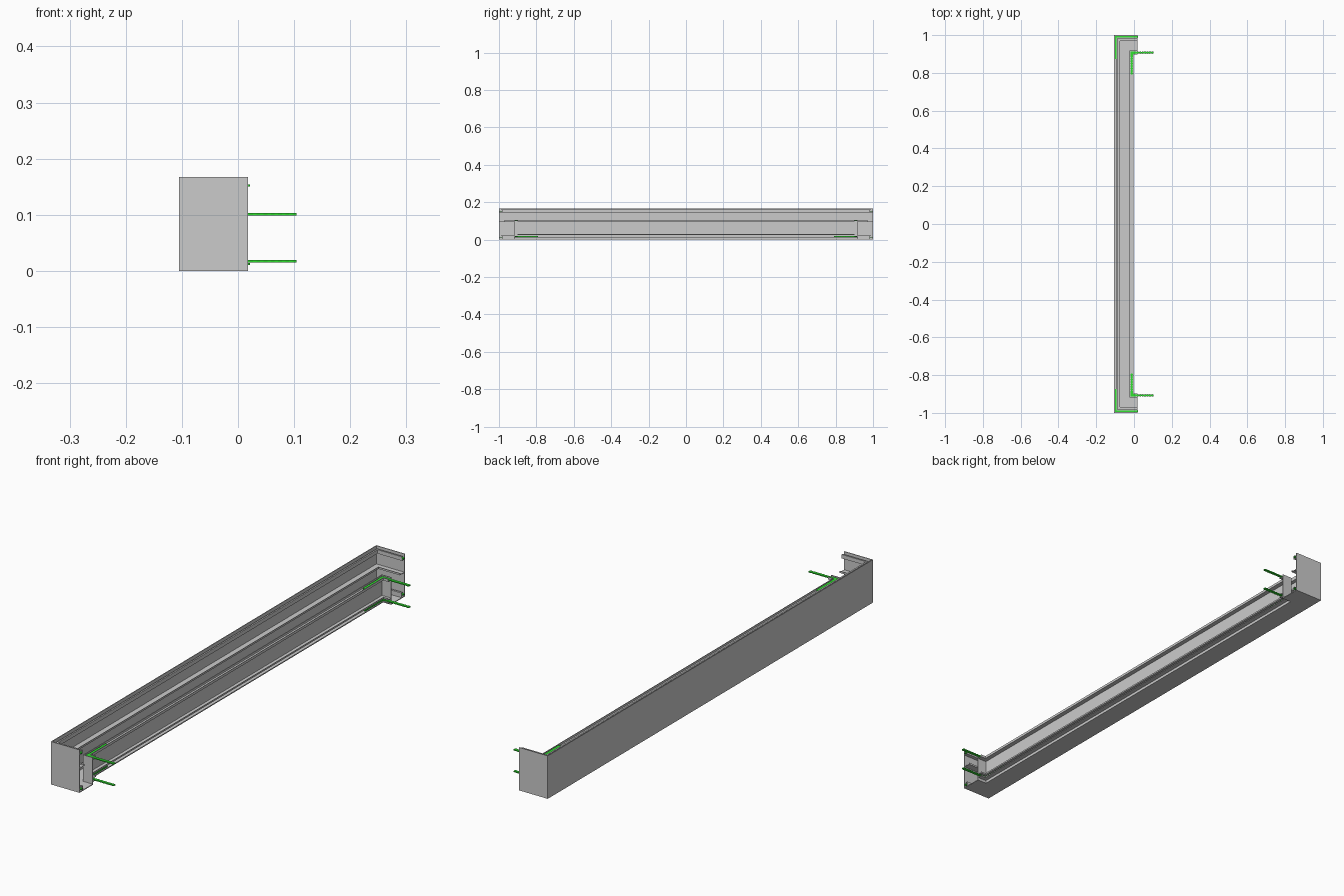
import bpy, bmesh

if "Cube" in bpy.data.objects:
    bpy.data.objects.remove(bpy.data.objects["Cube"])

XF, XB, YE = 0.018, -0.105, 1.0   # open front, back wall, end walls


def make_object(name, bm, mat=None):
    bmesh.ops.recalc_face_normals(bm, faces=bm.faces)
    mesh = bpy.data.meshes.new(name)
    bm.to_mesh(mesh)
    bm.free()
    if mat:
        mesh.materials.append(mat)
    ob = bpy.data.objects.new(name, mesh)
    bpy.context.collection.objects.link(ob)
    return ob


def sweep(name, profile):
    """Sweep a (depth, z) section along the mitred U-shaped path."""
    bm = bmesh.new()
    rings = []
    for k in range(4):
        ring = []
        for d, z in profile:
            x = XF if k in (0, 3) else XB + d
            y = (-1 if k < 2 else 1) * (YE - d)
            ring.append(bm.verts.new((x, y, z)))
        rings.append(ring)
    n = len(profile)
    for a, b in zip(rings, rings[1:]):
        for i in range(n):
            j = (i + 1) % n
            bm.faces.new((a[i], a[j], b[j], b[i]))
    bm.faces.new(rings[0])
    bm.faces.new(rings[-1])
    return make_object(name, bm)


# Outer shell: tall wall and floor in one section
sweep("outer_wall_and_floor", [
    (0, 0), (0.084, 0), (0.084, 0.003), (0.003, 0.003),
    (0.003, 0.167), (0, 0.167)])

# Upper key channel near the rim
sweep("upper_wall_channel", [
    (0.003, 0.146), (0.018, 0.146), (0.018, 0.161), (0.012, 0.161),
    (0.012, 0.159), (0.016, 0.159), (0.016, 0.148), (0.003, 0.148)])

# Lower key channel at the foot of the wall
sweep("lower_wall_channel", [
    (0.018, 0.003), (0.020, 0.003), (0.020, 0.021), (0.012, 0.021),
    (0.012, 0.019), (0.018, 0.019)])

# Ledge halfway up the wall
sweep("wall_ledge", [
    (0.003, 0.094), (0.030, 0.094), (0.030, 0.101), (0.028, 0.101),
    (0.028, 0.096), (0.003, 0.096)])

# Inner lip: wall with a key channel at the top and bottom
sweep("inner_lip", [
    (0.081, 0.003), (0.084, 0.003), (0.084, 0.011), (0.102, 0.011),
    (0.102, 0.015), (0.100, 0.015), (0.100, 0.013), (0.084, 0.013),
    (0.084, 0.024), (0.102, 0.024), (0.102, 0.030), (0.100, 0.030),
    (0.100, 0.026), (0.084, 0.026), (0.084, 0.096), (0.102, 0.096),
    (0.102, 0.106), (0.100, 0.106), (0.100, 0.098), (0.084, 0.098),
    (0.084, 0.106), (0.081, 0.106)])

green = bpy.data.materials.new("green")
green.diffuse_color = (0.03, 0.75, 0.03, 1)
green.use_nodes = True
green.node_tree.nodes["Principled BSDF"].inputs["Base Color"].default_value = green.diffuse_color

LEG, WIDTH, TEETH = 0.123, 0.012, 8


def corner_key(name, depth, z, side, thick=0.004):
    """Flat L-shaped joining key with toothed legs of equal length."""
    leg = []                       # outline of one leg's two edges
    for i in range(TEETH * 2):
        t = 0.025 + (LEG - 0.026) * i / (TEETH * 2 - 1)
        leg.append((t, 0.0015 if i % 2 else 0))
    outline = [(0, 0)] + leg
    outline += [(t, WIDTH - o) for t, o in reversed(leg)]
    outline += [(WIDTH, WIDTH)]
    outline += [(WIDTH - o, t) for t, o in leg]
    outline += [(o, t) for t, o in reversed(leg)]
    bm = bmesh.new()
    face = bm.faces.new([bm.verts.new((XB + depth + u, side * (YE - depth - v), z - thick / 2))
                         for u, v in outline])
    top = bmesh.ops.extrude_face_region(bm, geom=[face])["geom"]
    bmesh.ops.translate(bm, vec=(0, 0, thick),
                        verts=[g for g in top if isinstance(g, bmesh.types.BMVert)])
    return make_object(name, bm, green)


# Corner keys at both ends, in all four channels
for side, end in ((-1, "front"), (1, "back")):
    corner_key(f"{end}_outer_lower_key", 0.004, 0.012, side)
    corner_key(f"{end}_outer_upper_key", 0.004, 0.152, side)
    corner_key(f"{end}_inner_lower_key", 0.087, 0.017, side)
    corner_key(f"{end}_inner_upper_key", 0.087, 0.101, side)
